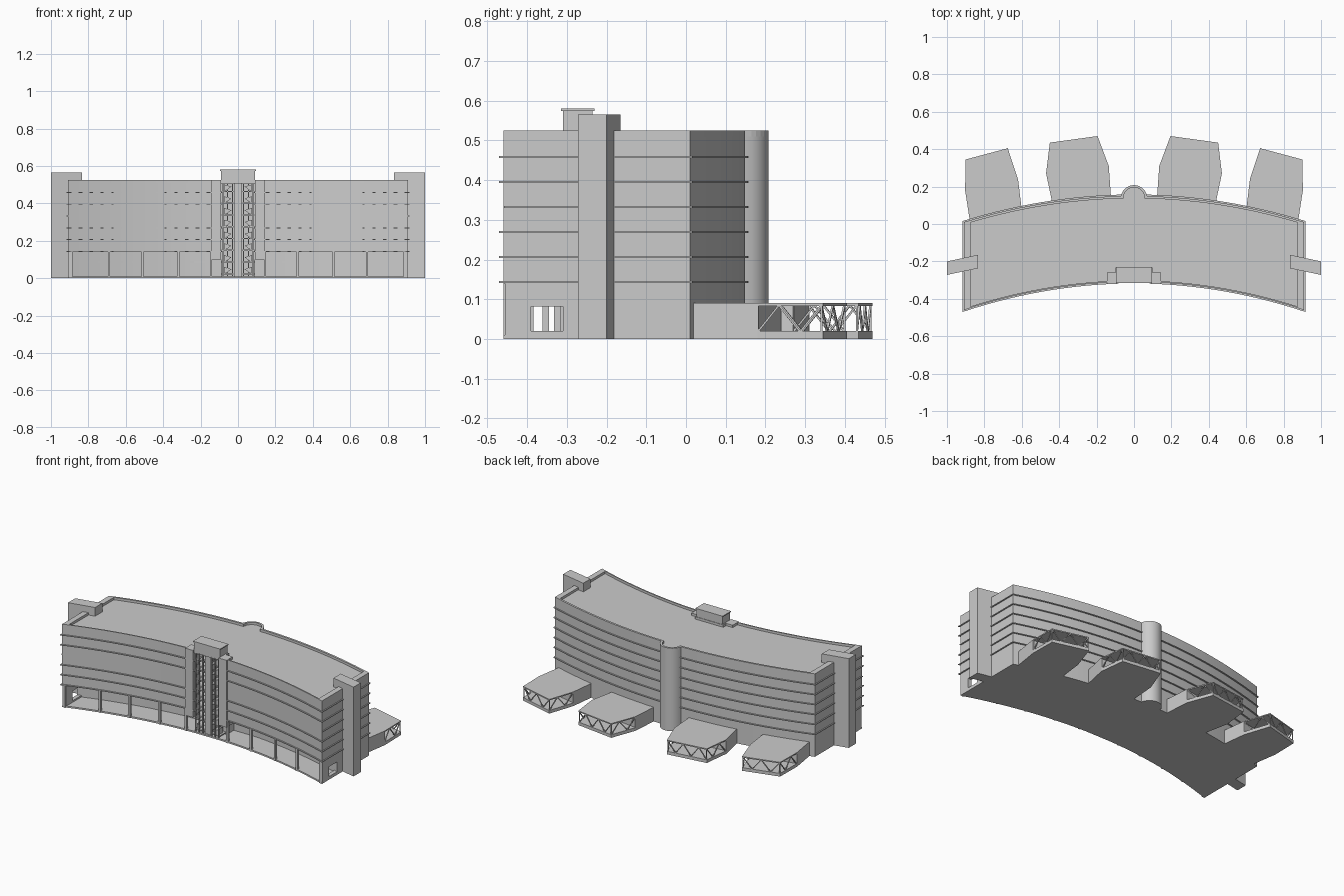
import bpy, bmesh, math
from mathutils import Vector

cube = bpy.data.objects.get("Cube")
if cube:
    bpy.data.objects.remove(cube, do_unlink=True)

grey = bpy.data.materials.new("light grey")
grey.use_nodes = True
colour = (0.6, 0.6, 0.6, 1)
grey.diffuse_color = colour
grey.node_tree.nodes["Principled BSDF"].inputs["Base Color"].default_value = colour


def finish(name, bm, smooth=False):
    bmesh.ops.recalc_face_normals(bm, faces=bm.faces)
    mesh = bpy.data.meshes.new(name)
    bm.to_mesh(mesh)
    bm.free()
    mesh.materials.append(grey)
    ob = bpy.data.objects.new(name, mesh)
    bpy.context.collection.objects.link(ob)
    if smooth:
        bpy.ops.object.select_all(action='DESELECT')
        ob.select_set(True)
        bpy.context.view_layer.objects.active = ob
        bpy.ops.object.shade_smooth_by_angle(angle=math.radians(25))
    return ob


def add_prism(bm, points, shift):
    face = bm.faces.new([bm.verts.new(p) for p in points])
    out = bmesh.ops.extrude_face_region(bm, geom=[face], use_keep_orig=True)
    bmesh.ops.translate(bm, vec=shift,
                        verts=[v for v in out["geom"] if isinstance(v, bmesh.types.BMVert)])


def slab(name, outline, z0, z1, smooth=False):
    bm = bmesh.new()
    add_prism(bm, [(x, y, z0) for x, y in outline], (0, 0, z1 - z0))
    return finish(name, bm, smooth)


def add_box(bm, x0, x1, y0, y1, z0, z1):
    add_prism(bm, [(x0, y0, z0), (x1, y0, z0), (x1, y1, z0), (x0, y1, z0)], (0, 0, z1 - z0))


def boxes(name, *dims):
    bm = bmesh.new()
    for d in dims:
        add_box(bm, *d)
    return finish(name, bm)


def add_beam(bm, a, b, t=0.005):
    a, b = Vector(a), Vector(b)
    d = b - a
    u = d.cross(Vector((0, 0, 1)))
    u = u.normalized() if u.length > 1e-5 else Vector((1, 0, 0))
    v = d.cross(u).normalized()
    add_prism(bm, [a + (u * i + v * j) * t / 2 for i, j in ((-1, -1), (1, -1), (1, 1), (-1, 1))], d)


# Curved plan shared by the whole block
HALF = 0.91
NOTCH = 0.09


def front_y(x):
    return -0.31 - 0.15 * (x / HALF) ** 2


def back_y(x):
    return 0.15 - 0.14 * (x / HALF) ** 2


def plan(front=0.0, side=0.0, back=0.0, notch=True, bulge=False):
    """Plan outline; positive offsets push outwards."""
    w, n, r = HALF + side, NOTCH - front, 0.07 + back
    steps = 14
    right = [n + (w - n) * i / steps for i in range(steps + 1)]
    pts = [(-x, front_y(x) - front) for x in reversed(right)]
    if notch:
        pts += [(-n, -0.24 - front), (n, -0.24 - front)]
    pts += [(x, front_y(x) - front) for x in right]
    rear = [r + (w - r) * i / steps for i in range(steps + 1)]
    pts += [(x, back_y(x) + back) for x in reversed(rear)]
    if bulge:
        pts += [(r * math.cos(a), 0.138 + r * math.sin(a))
                for a in (math.pi * i / 16 for i in range(2, 15))]
    pts += [(-x, back_y(x) + back) for x in rear]
    return pts


# Main block
slab("ground_slab", plan(notch=False, bulge=True), 0, 0.01)
slab("ground_floor", plan(front=-0.15, notch=False, bulge=True), 0.01, 0.14, True)
slab("upper_floors", plan(bulge=True), 0.14, 0.51, True)
slab("ground_wall_rail", plan(front=-0.145, side=-0.01, back=-0.02, notch=False), 0.084, 0.089)

# Roof parapet as a ring
bm = bmesh.new()
loops = []
for outline in (plan(bulge=True), plan(-0.008, -0.035, -0.013, bulge=True)):
    loops.append([[bm.verts.new((x, y, z)) for x, y in outline] for z in (0.51, 0.525)])
(o0, o1), (i0, i1) = loops
for k in range(len(o0)):
    j = (k + 1) % len(o0)
    for a, b in ((o0, o1), (o1, i1), (i1, i0), (i0, o0)):
        bm.faces.new((a[k], a[j], b[j], b[k]))
finish("roof_parapet", bm)

# Thin ledges at each floor
for k in range(6):
    z = 0.143 + 0.063 * k
    slab("floor_ledge_%d" % (k + 1),
         plan(-0.004 if k == 3 else 0.008, 0.007, 0.008), z - 0.0025, z + 0.0025)

# Ground floor colonnade and open end walls
bm = bmesh.new()
for s in (-1, 1):
    for x in (0.145, 0.32, 0.51, 0.69, 0.895):
        y = front_y(x)
        add_box(bm, s * x - 0.006, s * x + 0.006, y - 0.004, y + 0.012, 0, 0.142)
finish("colonnade", bm)
for s, label in ((-1, "right"), (1, "left")):
    x0, x1 = s * 0.885, s * HALF
    boxes(label + "_end_wall",
          (x0, x1, -0.456, -0.39, 0.01, 0.14), (x0, x1, -0.28, -0.2, 0.01, 0.14),
          (x0, x1, -0.39, -0.28, 0.01, 0.02), (x0, x1, -0.39, -0.28, 0.082, 0.14))

    # Slanted tower at each end
    slab(label + "_end_tower",
         [(s * x, y) for x, y in ((0.835, -0.165), (1, -0.2), (1, -0.272), (0.835, -0.237))],
         0, 0.565)

    # Pier beside the stairs
    boxes(label + "_stair_pier", (s * 0.09, s * 0.145, -0.322, -0.26, 0.1, 0.525))

    # Stair flights with brackets and posts
    bm = bmesh.new()
    for x in (0.03, 0.056, 0.08):
        add_box(bm, s * x - 0.003, s * x + 0.003, -0.312, -0.304, 0.01, 0.51)
    for k in range(8):
        z = 0.02 + 0.063 * k
        add_box(bm, s * 0.025, s * 0.088, -0.304, -0.24, z, z + 0.006)
        add_prism(bm, [(s * 0.075, -0.305, z), (s * 0.035, -0.305, z + 0.028),
                       (s * 0.075, -0.305, z + 0.04)], (0, 0.05, 0))
    finish(label + "_stairs", bm)

# Stair core, recess wall and penthouse
boxes("stair_core", (-0.022, 0.022, -0.3, -0.16, 0, 0.51))
boxes("stair_back_wall", (-0.09, 0.09, -0.242, -0.16, 0.01, 0.14))
boxes("penthouse", (-0.09, 0.09, -0.31, -0.235, 0.505, 0.574))
boxes("penthouse_roof", (-0.095, 0.095, -0.315, -0.23, 0.574, 0.58))

# Rear pavilions: solid neck, open trussed end
inner = [(0.12, 0.1), (0.135, 0.31), (0.195, 0.47), (0.45, 0.435), (0.47, 0.27), (0.43, 0.08)]
outer = [(0.597, 0.05), (0.62, 0.24), (0.675, 0.405), (0.9, 0.345), (0.903, 0.18), (0.875, 0)]
for s, label in ((-1, "right"), (1, "left")):
    for kind, shape in (("inner", inner), ("outer", outer)):
        name = label + "_" + kind + "_pavilion"
        pts = [(s * x, y) for x, y in shape]
        slab(name + "_base", pts, 0, 0.02)
        slab(name + "_roof", pts, 0.083, 0.09)
        slab(name + "_neck", [pts[i] for i in (0, 1, 4, 5)], 0.015, 0.085)
        bm = bmesh.new()
        cx = sum(p[0] for p in pts) / 6
        cy = sum(p[1] for p in pts) / 6
        rim = [Vector((cx + (x - cx) * 0.97, cy + (y - cy) * 0.97, 0)) for x, y in pts[1:5]]
        low, high = Vector((0, 0, 0.018)), Vector((0, 0, 0.085))
        for a, b in zip(rim, rim[1:]):
            bays = max(2, round((b - a).length / 0.055))
            for i in range(bays):
                p, q = a.lerp(b, i / bays), a.lerp(b, (i + 1) / bays)
                add_beam(bm, *((p + low, q + high) if i % 2 else (p + high, q + low)))
            add_beam(bm, a + low, a + high)
        add_beam(bm, rim[-1] + low, rim[-1] + high)
        finish(name + "_truss", bm)
